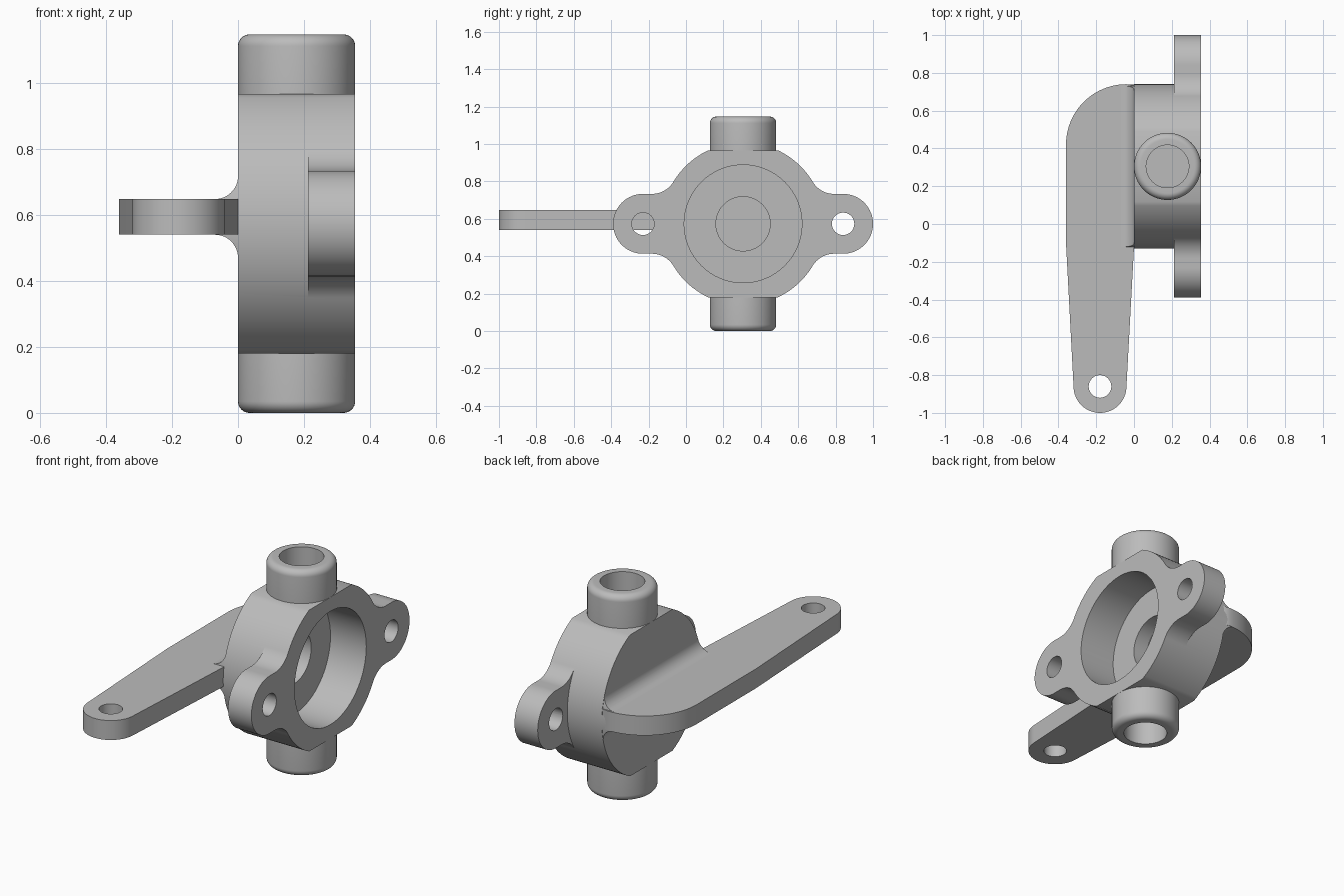
import bpy, bmesh
from math import sin, cos, pi, asin, atan2
from mathutils import Matrix, Vector

if "Cube" in bpy.data.objects:
    bpy.data.objects.remove(bpy.data.objects["Cube"])

grey = bpy.data.materials.new("plain grey metal")
grey.use_nodes = True
grey.diffuse_color = (0.5, 0.5, 0.5, 1)
grey.node_tree.nodes["Principled BSDF"].inputs["Base Color"].default_value = (0.5, 0.5, 0.5, 1)

CY, CZ = 0.305, 0.5735            # centre of the round housing
R, FLAT, WIDTH = 0.435, 0.393, 0.355
ARM_LO, ARM_HI = 0.54, 0.648


def arc(cx, cy, r, a0, a1, n=24):
    return [(cx + r * cos(a0 + (a1 - a0) * i / n), cy + r * sin(a0 + (a1 - a0) * i / n))
            for i in range(n + 1)]


def finish(name, bm):
    bmesh.ops.remove_doubles(bm, verts=bm.verts, dist=1e-5)
    bmesh.ops.recalc_face_normals(bm, faces=bm.faces)
    mesh = bpy.data.meshes.new(name)
    bm.to_mesh(mesh)
    bm.free()
    mesh.materials.append(grey)
    obj = bpy.data.objects.new(name, mesh)
    bpy.context.collection.objects.link(obj)
    return obj


def prism(name, pts, axis, lo, hi):
    """Extrude a closed outline along an axis; x uses (y,z), y uses (x,z), z uses (x,y)."""
    place = {"x": lambda p, d: (d, p[0], p[1]),
             "y": lambda p, d: (p[0], d, p[1]),
             "z": lambda p, d: (p[0], p[1], d)}[axis]
    bm = bmesh.new()
    face = bm.faces.new([bm.verts.new(place(p, lo)) for p in pts])
    new = bmesh.ops.extrude_face_region(bm, geom=[face])["geom"]
    shift = Vector(place((0, 0), hi - lo))
    bmesh.ops.translate(bm, vec=shift, verts=[v for v in new if isinstance(v, bmesh.types.BMVert)])
    return finish(name, bm)


def circle(cx, cy, r, n=64):
    return arc(cx, cy, r, 0, 2 * pi, n)[:-1]


def boolean(obj, tool, operation):
    mod = obj.modifiers.new("cut", "BOOLEAN")
    mod.operation, mod.solver, mod.object = operation, "EXACT", tool
    bpy.context.view_layer.update()
    result = bpy.data.meshes.new_from_object(obj.evaluated_get(bpy.context.evaluated_depsgraph_get()))
    obj.modifiers.clear()
    obj.data = result
    bpy.data.objects.remove(tool)


# Round housing with flats above and below for the pivot bosses
a = asin(FLAT / R)
outline = arc(CY, CZ, R, -a, a, 40) + arc(CY, CZ, R, pi - a, pi + a, 40)
body = prism("housing", outline, "x", 0, WIDTH)

# Bolt ears, blended into the housing by concave fillets
REACH, EAR, FIL = 0.535, 0.16, 0.135
ty, tz = 0.372, 0.225
k = 1 + FIL / R
fy, fz = ty * k, tz * k
half = arc(fy, fz, FIL, atan2(-tz, -ty), -pi / 2, 12)
half = [(0.34, tz)] + half + arc(REACH, 0, EAR, pi / 2, 0, 20)
ear = half + [(y, -z) for y, z in reversed(half[:-1])]
for side in (1, -1):
    pts = [(CY + side * y, CZ + z) for y, z in ear]
    boolean(body, prism("ear", pts, "x", 0.212, WIDTH), "UNION")
for side in (1, -1):
    hole = circle(CY + side * REACH, CZ, 0.06, 32)
    boolean(body, prism("bolt_hole", hole, "x", 0.1, 0.5), "DIFFERENCE")

# Stepped blind bore
boolean(body, prism("bore", circle(CY, CZ, 0.315), "x", 0.135, 0.5), "DIFFERENCE")
boolean(body, prism("inner_bore", circle(CY, CZ, 0.145), "x", 0.05, 0.3), "DIFFERENCE")

# Hollow pivot bosses with rounded rims, heights measured from the housing centre
TOP, BR, RIM = CZ, 0.1775, 0.035
section = [(0, FLAT + 0.007), (0.113, FLAT + 0.007), (0.113, TOP)]
section += arc(BR - RIM, TOP - RIM, RIM, pi / 2, 0, 8) + [(BR, FLAT), (0, FLAT)]


def boss(name, side):
    bm = bmesh.new()
    verts = [bm.verts.new((r, 0, z * side)) for r, z in section]
    edges = [bm.edges.new(pair) for pair in zip(verts, verts[1:])]
    bmesh.ops.spin(bm, geom=verts + edges, cent=(0, 0, 0), axis=(0, 0, 1),
                   angle=2 * pi, steps=64)
    bmesh.ops.transform(bm, matrix=Matrix.Translation((BR, CY, CZ)), verts=bm.verts)
    return finish(name, bm)


upper = boss("upper_boss", 1)
lower = boss("lower_boss", -1)

# Tapered lever arm with a rounded tip and a rounded rear corner
tip = (-0.18, -0.86)
shape = arc(*tip, 0.14, pi, 2 * pi, 32)
shape += [(0, -0.124), (0.02, -0.11), (0.02, 0.72), (0, 0.735)]
shape += arc(-0.04, 0.42, 0.32, pi / 2, pi, 24) + [(-0.36, -0.1)]
arm = prism("lever_arm", shape, "z", ARM_LO, ARM_HI)
boolean(arm, prism("arm_hole", circle(*tip, 0.06, 32), "z", 0.4, 0.8), "DIFFERENCE")

# Fillet between arm and housing, trimmed to the housing's round outline
F = 0.07
web = [(0.02, ARM_HI + F)] + arc(-F, ARM_HI + F, F, 0, -pi / 2, 12)
web += arc(-F, ARM_LO - F, F, pi / 2, 0, 12) + [(0.02, ARM_LO - F)]
fillet = prism("arm_fillet", web, "y", CY - 0.6, CY + 0.6)
boolean(fillet, prism("trim", circle(CY, CZ, R - 0.002, 96), "x", -0.2, 0.2), "INTERSECT")

# Smooth curved walls, keep crisp edges
for obj in (body, upper, lower, arm, fillet):
    bpy.ops.object.select_all(action="DESELECT")
    obj.select_set(True)
    bpy.context.view_layer.objects.active = obj
    bpy.ops.object.shade_smooth_by_angle(angle=pi / 6)
